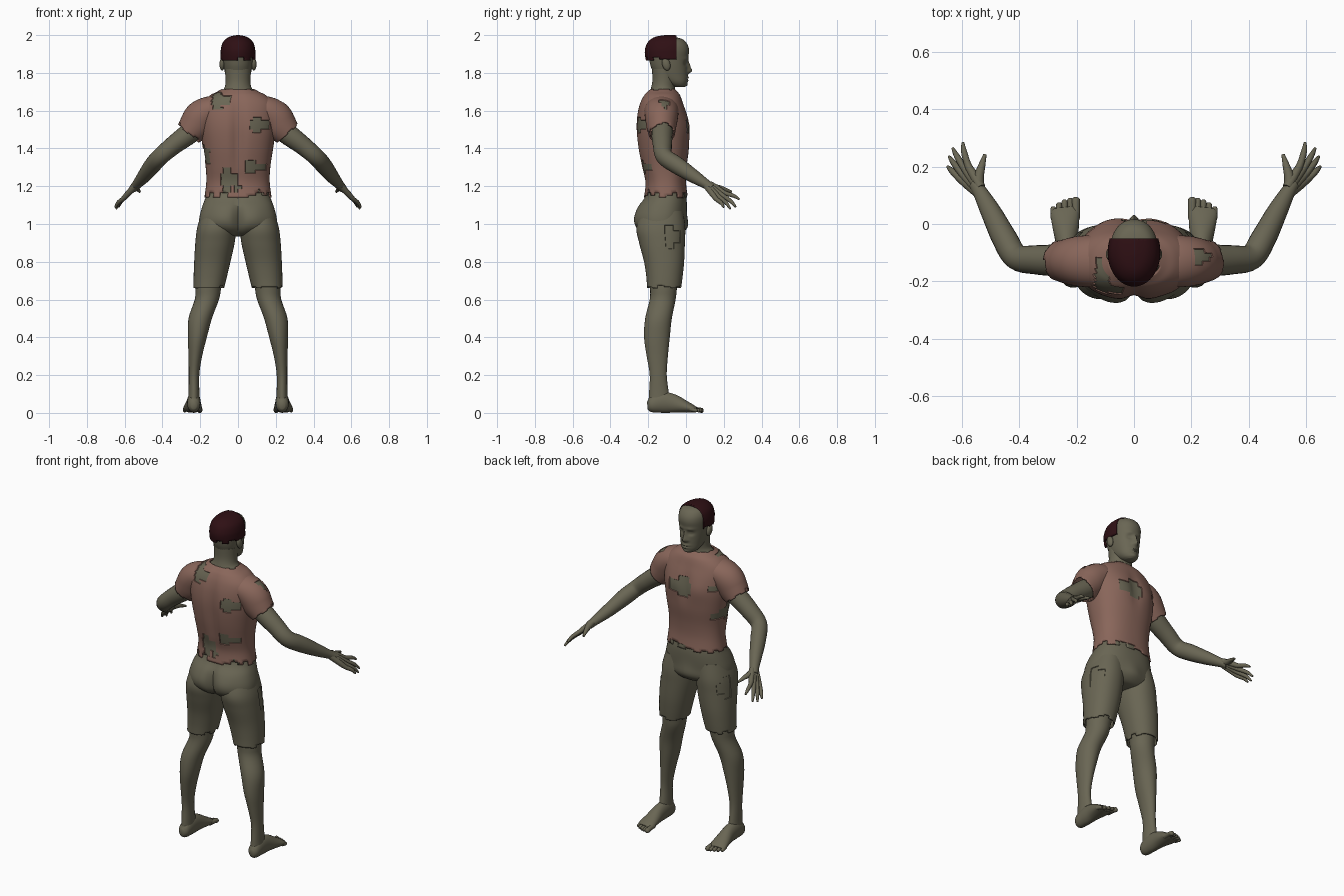
import bpy, bmesh, math, random
from mathutils import Vector

random.seed(4)
cube = bpy.data.objects.get("Cube")
if cube:
    bpy.data.objects.remove(cube, do_unlink=True)


def material(name, color):
    m = bpy.data.materials.new(name)
    m.use_nodes = True
    m.diffuse_color = color
    m.node_tree.nodes["Principled BSDF"].inputs["Base Color"].default_value = color
    return m


OLIVE = material("olive", (0.142, 0.132, 0.088, 1))
SHIRT = material("faded_brown", (0.25, 0.132, 0.102, 1))
HAIR = material("dark_maroon", (0.028, 0.005, 0.007, 1))


def sec(z, w, y0, y1, cx=0.0):
    """Horizontal section: half width w about cx, back y0, front y1."""
    return (cx, (y0 + y1) / 2, z, w, (y1 - y0) / 2)


def smooth_rows(rows, steps):
    """Catmull-Rom interpolation through the sections."""
    pts = [rows[0]] + list(rows) + [rows[-1]]
    out = []
    for i in range(1, len(pts) - 2):
        for k in range(steps):
            t = k / steps
            out.append([0.5 * (2 * b + (c - a) * t + (2 * a - 5 * b + 4 * c - d) * t * t
                               + (3 * b - a - 3 * c + d) * t ** 3)
                        for a, b, c, d in zip(*pts[i - 1:i + 3])])
    return out + [list(rows[-1])]


def finish(bm, name, mats, solid=0):
    me = bpy.data.meshes.new(name)
    bm.to_mesh(me)
    bm.free()
    ob = bpy.data.objects.new(name, me)
    bpy.context.collection.objects.link(ob)
    for m in mats:
        me.materials.append(m)
    if solid:
        mod = ob.modifiers.new("cloth_thickness", "SOLIDIFY")
        mod.thickness, mod.offset = solid, -1
    bpy.ops.object.select_all(action="DESELECT")
    ob.select_set(True)
    bpy.context.view_layer.objects.active = ob
    bpy.ops.object.shade_smooth_by_angle(angle=math.radians(45))
    return ob


def loft(name, rows, mats, side=1, segs=20, steps=4, flat=True, power=2.0, bumps=(),
         caps=(True, True), ragged=(False, False), torn=None, solid=0, front_cut=None):
    """Skin rings (x, y, z, a, b), level if flat, otherwise square to the path."""
    rows = smooth_rows(rows, steps)
    bm = bmesh.new()
    rings = []
    for i, (x, y, z, a, b) in enumerate(rows):
        u, v = Vector((1, 0, 0)), Vector((0, 1, 0))
        if not flat:
            t = Vector(rows[min(i + 1, len(rows) - 1)][:3]) - Vector(rows[max(i - 1, 0)][:3])
            t.normalize()
            u = Vector((0, 0, 1)).cross(t).normalized()
            v = t.cross(u)
        ring = []
        for k in range(segs):
            ang = math.tau * k / segs
            c, s = math.cos(ang), math.sin(ang)
            c, s = (math.copysign(abs(q) ** (2 / power), q) for q in (c, s))
            p = Vector((x, y, z)) + u * c * max(a, .001) + v * s * max(b, .001)
            # soft bumps on the front (face 1) or back (face -1)
            for bx, bz, dy, sx, sz, face in bumps:
                if s * face > 0:
                    p.y += face * dy * abs(s) * math.exp(-((p.x - bx) / sx) ** 2 - ((z - bz) / sz) ** 2)
            p.x *= side
            ring.append(bm.verts.new(p))
        rings.append(ring)
    n = len(rings) - 1
    for k in range(segs):
        if k % 3 == 0:
            top, low = (random.choice((0, 0, 1, 2)) if r else 0 for r in ragged)
        j = (k + 1) % segs
        for i in range(top, n - low):
            bm.faces.new((rings[i][k], rings[i][j], rings[i + 1][j], rings[i + 1][k]))
    for ring, cap in ((rings[0], caps[0]), (rings[-1], caps[1])):
        if cap:
            bm.faces.new(ring)
    bmesh.ops.delete(bm, geom=[v for v in bm.verts if not v.link_faces], context="VERTS")
    if front_cut is not None:
        bmesh.ops.bisect_plane(bm, geom=bm.verts[:] + bm.edges[:] + bm.faces[:],
                               plane_co=(0, front_cut, 0), plane_no=(0, 1, 0), clear_outer=True)
    bmesh.ops.recalc_face_normals(bm, faces=bm.faces[:])
    # tears: sunken blocks of cells in the last material
    if torn:
        hit = [f for f in bm.faces if torn(f.calc_center_median())]
        if hit:
            bmesh.ops.inset_region(bm, faces=hit, thickness=0.002, depth=-0.004)
            for f in hit:
                f.material_index = len(mats) - 1
    return finish(bm, name, mats, solid)


def tear_shape(u, z, w, h):
    """Stepped patch made from two crossing blocks."""
    return (abs(u) < w and abs(z) < h * .55) or (abs(u + w * .4) < w * .5 and abs(z) < h)


# Shirt body: tears as (x, z, half width, half height, 1 front / -1 back)
TEARS = [(-.09, 1.655, .05, .045, -1), (.12, 1.52, .05, .045, -1), (-.045, 1.235, .045, .06, -1),
         (.09, 1.3, .06, .035, -1), (.0, 1.19, .025, .025, -1), (-.18, 1.36, .03, .06, -1),
         (.04, 1.515, .075, .06, 1), (-.17, 1.54, .035, .03, 1), (-.18, 1.36, .035, .03, 1),
         (.06, 1.15, .06, .02, 1), (.12, 1.15, .02, .03, -1)]


def shirt_torn(c):
    return any((c.y + .12) * f > 0 and tear_shape(c.x - x, c.z - z, w, h) for x, z, w, h, f in TEARS)


loft("shirt_body", [sec(1.715, .085, -.19, -.06), sec(1.7, .112, -.207, -.045), sec(1.68, .15, -.225, -.03),
                    sec(1.64, .19, -.245, -.015), sec(1.58, .202, -.26, .005), sec(1.5, .2, -.265, .018),
                    sec(1.4, .186, -.255, .016), sec(1.3, .171, -.235, .003), sec(1.22, .168, -.217, 0),
                    sec(1.14, .178, -.224, .01)],
     [SHIRT, OLIVE], segs=72, steps=5, power=2.3, caps=(False, False), ragged=(True, True),
     torn=shirt_torn, solid=.008,
     bumps=[(0, 1.45, -.02, .03, .2, -1), (0, 1.53, -.012, .025, .09, 1),
            (.09, 1.52, .008, .06, .06, 1), (-.09, 1.52, .008, .06, .06, 1)])

# Shorts seat, with the cleft and rounded sides at the back
loft("shorts_seat", [sec(1.2, .155, -.2, -.01), sec(1.14, .172, -.22, .002), sec(1.09, .19, -.255, .004),
                     sec(1.03, .205, -.272, 0), sec(.98, .2, -.262, -.003), sec(.945, .14, -.22, -.03),
                     sec(.935, .06, -.17, -.07)],
     [OLIVE], segs=64, power=2.3,
     bumps=[(0, 1.02, -.035, .022, .09, -1), (.09, 1.03, .01, .05, .06, -1),
            (-.09, 1.03, .01, .05, .06, -1), (0, 1.0, .012, .05, .05, 1)])

# Neck and head
loft("neck", [sec(1.66, .125, -.205, -.04), sec(1.69, .1, -.195, -.05), sec(1.72, .072, -.185, -.058),
              sec(1.76, .066, -.178, -.055), sec(1.82, .07, -.18, -.05)], [OLIVE], segs=32)
FACE = [(0, 1.812, .022, .014, .016, 1), (0, 1.84, .013, .010, .022, 1), (0, 1.775, .008, .024, .007, 1),
        (0, 1.759, .007, .02, .006, 1), (0, 1.767, -.004, .022, .003, 1), (0, 1.735, .009, .025, .012, 1)]
for s in (1, -1):
    FACE += [(s * .031, 1.85, -.012, .016, .012, 1), (s * .031, 1.85, .006, .009, .005, 1),
             (s * .032, 1.876, .006, .025, .008, 1), (s * .015, 1.806, .006, .008, .007, 1)]
loft("head", [sec(1.725, .026, -.06, -.012), sec(1.735, .042, -.085, -.002), sec(1.755, .056, -.12, .006),
              sec(1.79, .067, -.165, .008), sec(1.83, .075, -.185, .008), sec(1.87, .08, -.195, .01),
              sec(1.92, .084, -.205, .016), sec(1.955, .078, -.195, .005), sec(1.98, .058, -.165, -.022),
              sec(1.992, .02, -.125, -.075)], [OLIVE], segs=72, steps=7, power=2.15, bumps=FACE)
loft("hair", [sec(1.865, .092, -.212, .02), sec(1.9, .092, -.218, .02), sec(1.93, .09, -.216, .02),
              sec(1.965, .078, -.2, .01), sec(1.99, .048, -.165, -.01), sec(2.0, .008, -.11, -.06)],
     [HAIR], segs=48, steps=4, caps=(False, True), ragged=(True, False), front_cut=-.05, solid=.014)

for s, label in ((1, "left"), (-1, "right")):
    # Ear
    bm = bmesh.new()
    bmesh.ops.create_uvsphere(bm, u_segments=16, v_segments=10, radius=1)
    for v in bm.verts:
        v.co = (s * (.084 + v.co.x * .014), -.105 + v.co.y * .022 - v.co.z * .006, 1.846 + v.co.z * .034)
    finish(bm, label + "_ear", [OLIVE])

    # Sleeve, worn through on one shoulder
    loft(label + "_sleeve", [(.08, -.13, 1.61, .08, .055), (.14, -.13, 1.603, .09, .075),
                             (.19, -.13, 1.57, .088, .09), (.225, -.13, 1.522, .08, .088),
                             (.262, -.128, 1.478, .07, .073)],
         [SHIRT, OLIVE], s, segs=36, steps=6, flat=False, caps=(True, False), ragged=(False, True), solid=.008,
         torn=lambda c: c.z > 1.56 and c.x > 0 and tear_shape(c.x - .24, c.y + .12, .03, .028))

    # Arm, bent forward at the elbow
    loft(label + "_arm", [(.16, -.12, 1.555, .055, .055), (.26, -.126, 1.478, .056, .056),
                          (.34, -.125, 1.418, .051, .05), (.41, -.115, 1.358, .045, .046),
                          (.452, -.05, 1.312, .044, .046), (.498, .04, 1.253, .036, .036),
                          (.535, .108, 1.21, .026, .025), (.555, .14, 1.188, .022, .022)],
         [OLIVE], s, flat=False, steps=5)

    # Four fingers fan from the wrist through the knuckles, then the thumb
    wrist = Vector((.54, .118, 1.205))
    first, last = Vector((.579, .205, 1.164)), Vector((.61, .16, 1.132))
    tips = [(.597, .283, 1.13), (.632, .264, 1.09), (.645, .235, 1.08), (.65, .2, 1.088)]
    for i, tip in enumerate(tips):
        knuckle = first.lerp(last, i / 3)
        start = wrist + (knuckle - first.lerp(last, .5)) * .35
        mid = knuckle.lerp(Vector(tip), .55) + Vector((.004, .004, .004))
        loft(f"{label}_finger_{i + 1}", [(*start, .018, .018), (*start.lerp(knuckle, .6), .016, .016),
                                         (*knuckle, .0125, .0125), (*mid, .0105, .0105), (*tip, .005, .005)],
             [OLIVE], s, segs=10, flat=False)
    loft(label + "_thumb", [(.54, .12, 1.205, .018, .018), (.542, .16, 1.194, .018, .017),
                            (.532, .2, 1.185, .013, .012), (.52, .242, 1.17, .006, .006)],
         [OLIVE], s, segs=10, flat=False)

    # Shorts leg with a frayed hem and a worn patch on the outside
    loft(label + "_shorts_leg", [sec(1.07, .09, -.235, -.015, .1), sec(.98, .103, -.262, -.004, .113),
                                 sec(.9, .104, -.248, -.006, .122), sec(.8, .096, -.222, -.01, .136),
                                 sec(.72, .088, -.21, -.018, .147), sec(.66, .081, -.206, -.026, .155)],
         [OLIVE], s, segs=48, steps=6, power=2.15, caps=(True, False), ragged=(False, True), solid=.008,
         torn=lambda c: abs(c.x) > .16 and tear_shape(c.y + .07, c.z - .93, .04, .06))

    # Lower leg with calf, down to the ankle
    loft(label + "_leg", [sec(.76, .074, -.195, -.035, .143), sec(.66, .068, -.19, -.048, .157),
                          sec(.6, .064, -.192, -.055, .165), sec(.5, .062, -.216, -.075, .2),
                          sec(.4, .05, -.222, -.086, .215), sec(.3, .036, -.208, -.096, .226),
                          sec(.2, .028, -.192, -.102, .233), sec(.1, .029, -.196, -.09, .233),
                          sec(.04, .032, -.2, -.08, .234)], [OLIVE], s, segs=28)

    # Foot and toes
    loft(label + "_foot", [(.234, -.205, .04, .015, .02), (.234, -.185, .042, .032, .04),
                           (.234, -.13, .055, .036, .055), (.235, -.07, .05, .038, .05),
                           (.238, -.01, .034, .046, .034), (.241, .035, .022, .05, .021),
                           (.243, .055, .016, .044, .013)], [OLIVE], s, segs=24, flat=False)
    for i in range(5):
        x, r = .203 + i * .0195, (.0145 if i == 0 else .0105)
        end = .093 - .002 * i * i
        loft(f"{label}_toe_{i + 1}", [(x, .02, .02, r, r), (x, end - .03, .017, r, r * .9),
                                      (x, end - .008, .0125, r, r * .95), (x, end, .0115, r * .5, r * .5)],
             [OLIVE], s, segs=10, flat=False)
